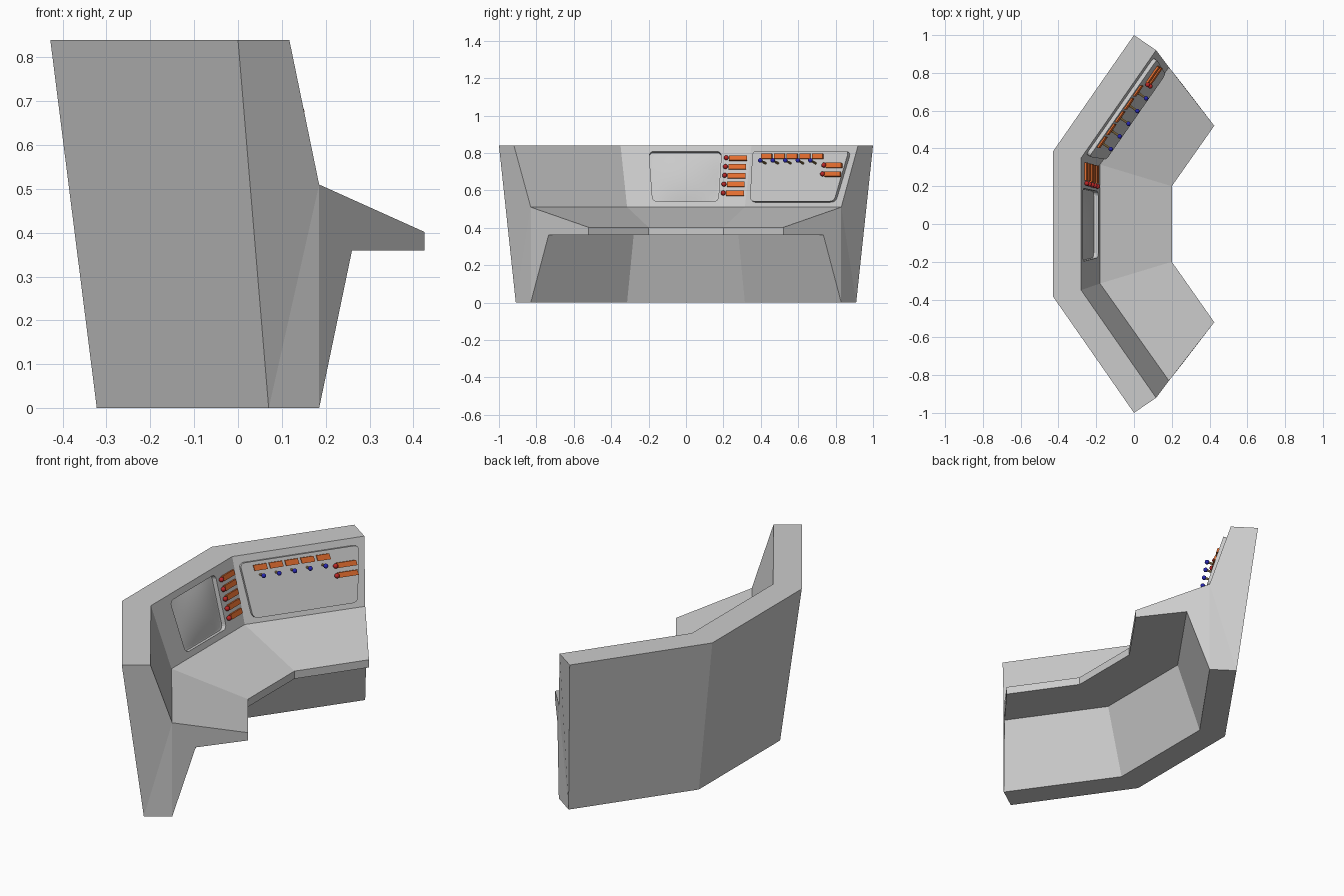
import bpy, bmesh
from mathutils import Vector, Matrix

if "Cube" in bpy.data.objects:
    bpy.data.objects.remove(bpy.data.objects["Cube"])


def mat(name, col):
    m = bpy.data.materials.new(name)
    m.diffuse_color = (*col, 1)
    m.use_nodes = True
    m.node_tree.nodes["Principled BSDF"].inputs["Base Color"].default_value = m.diffuse_color
    return m


ORANGE = mat("orange", (0.8, 0.16, 0.03))
RED = mat("red", (0.5, 0.02, 0.02))
BLUE = mat("blue", (0.02, 0.02, 0.45))
BRASS = mat("brass", (0.5, 0.33, 0.12))


def finish(bm, name, material=None, smooth=False):
    bmesh.ops.recalc_face_normals(bm, faces=bm.faces)
    for f in bm.faces:
        f.smooth = smooth
    me = bpy.data.meshes.new(name)
    bm.to_mesh(me)
    bm.free()
    ob = bpy.data.objects.new(name, me)
    bpy.context.collection.objects.link(ob)
    if material:
        me.materials.append(material)
    return ob


class Panel:
    """Tilted face; points are given by side-view (y, z) and height above the face."""
    def __init__(self, top_a, top_b, low):
        self.o = Vector(top_a)
        u = (Vector(top_b) - self.o).normalized()
        self.n = u.cross(self.o - Vector(low)).normalized()
        if self.n.x < 0:
            self.n.negate()
        self.rot = Matrix((u, self.n.cross(u), self.n)).transposed().to_4x4()

    def at(self, y, z, h=0.0):
        o, n = self.o + self.n * h, self.n
        return Vector((o.x - (n.y * (y - o.y) + n.z * (z - o.z)) / n.x, y, z))


def slab(name, panel, corners, h0, h1, r=0.0, material=None):
    bm = bmesh.new()
    lo = [bm.verts.new(panel.at(*c) + panel.n * h0) for c in corners]
    hi = [bm.verts.new(panel.at(*c) + panel.n * h1) for c in corners]
    bm.faces.new(lo)
    bm.faces.new(hi)
    for i in range(4):
        j = (i + 1) % 4
        bm.faces.new((lo[i], lo[j], hi[j], hi[i]))
    if r:
        edges = [bm.edges.get((lo[i], hi[i])) for i in range(4)]
        bmesh.ops.bevel(bm, geom=edges, offset=r, segments=4, profile=0.5, affect='EDGES')
    return finish(bm, name, material)


def ball(name, loc, r, material):
    bm = bmesh.new()
    bmesh.ops.create_uvsphere(bm, u_segments=16, v_segments=10, radius=r,
                              matrix=Matrix.Translation(loc))
    return finish(bm, name, material, True)


def bar(name, panel, y0, y1, z, height, h):
    a, b = z - height / 2, z + height / 2
    # shift so the raised front lands on the measured position
    d = panel.n * h
    c = [(y - d.y, zz - d.z) for y, zz in ((y0, b), (y1, b), (y1, a), (y0, a))]
    slab(name, panel, c, h - 0.015, h, 0, ORANGE)


# Console body: one cross-section at each end and at each bend (end xy, bend xy, z)
section = [
    ((0.07, 0.91), (-0.322, 0.35), 0.0),
    ((0.0, 1.0), (-0.428, 0.385), 0.84),
    ((0.117, 0.92), (-0.28, 0.35), 0.84),
    ((0.185, 0.83), (-0.18, 0.315), 0.51),
    ((0.425, 0.52), (0.20, 0.20), 0.402),
    ((0.425, 0.52), (0.20, 0.20), 0.36),
    ((0.26, 0.735), (-0.06, 0.28), 0.36),
    ((0.185, 0.83), (-0.18, 0.315), 0.0),
]
bm = bmesh.new()
rings = []
for which, side in ((0, -1), (1, -1), (1, 1), (0, 1)):
    rings.append([bm.verts.new((p[which][0], side * p[which][1], p[2])) for p in section])
for a, b in zip(rings, rings[1:]):
    for i in range(8):
        j = (i + 1) % 8
        bm.faces.new((a[i], a[j], b[j], b[i]))
for r in (rings[0], rings[3]):
    for ids in ((0, 1, 2, 3), (0, 3, 7), (3, 4, 5, 6, 7)):
        bm.faces.new([r[i] for i in ids])
body = finish(bm, "console_body")

centre = Panel((-0.28, -0.35, 0.84), (-0.28, 0.35, 0.84), (-0.18, -0.315, 0.51))
wing = Panel((-0.28, 0.35, 0.84), (0.117, 0.92, 0.84), (-0.18, 0.315, 0.51))

# Recessed, gently bulging screen on the centre panel
quad = [(-0.198, 0.808), (0.19, 0.808), (0.172, 0.54), (-0.178, 0.54)]
cutter = slab("screen_cutter", centre, quad, -0.025, 0.05, 0.025)
cutter.hide_render = True
cutter.hide_viewport = True
mod = body.modifiers.new("screen_recess", 'BOOLEAN')
mod.operation = 'DIFFERENCE'
mod.solver = 'EXACT'
mod.object = cutter

bm = bmesh.new()
N = 12
q = [Vector(c) for c in quad]
grid = []
for j in range(N + 1):
    for i in range(N + 1):
        s, t = 0.02 + 0.96 * i / N, 0.02 + 0.96 * j / N
        p = q[0].lerp(q[1], s).lerp(q[3].lerp(q[2], s), t)
        bulge = 0.018 * (1 - (2 * s - 1) ** 2) * (1 - (2 * t - 1) ** 2)
        grid.append(bm.verts.new(centre.at(*p) + centre.n * (bulge - 0.026)))
for j in range(N):
    for i in range(N):
        k = j * (N + 1) + i
        bm.faces.new((grid[k], grid[k + 1], grid[k + N + 2], grid[k + N + 1]))
finish(bm, "screen", None, True)

# Column of bars with indicator lamps beside the screen
for i in range(5):
    z, dy = 0.774 - 0.047 * i, -0.004 * i
    bar(f"centre_bar_{i}", centre, 0.231 + dy, 0.325 + dy, z, 0.026, 0.012)
    ball(f"centre_lamp_{i}", centre.at(0.215 + dy, z, 0.01), 0.013, RED)

# Raised plate on the wing panel
PLATE = 0.022
slab("control_plate", wing, [(0.368, 0.805), (0.882, 0.805), (0.803, 0.535), (0.353, 0.535)],
     -0.01, PLATE, 0.025)

# Row of bars and levers on the plate
for i in range(5):
    y = 0.402 + 0.068 * i
    bar(f"wing_bar_{i}", wing, y, y + 0.056, 0.783, 0.028, PLATE + 0.008)
    tip = wing.at(0.397 + 0.067 * i, 0.76, 0.074)
    ball(f"lever_knob_{i}", tip, 0.012, BLUE)
    bm = bmesh.new()
    bmesh.ops.create_cone(bm, cap_ends=True, segments=10, radius1=0.006, radius2=0.006, depth=0.06,
                          matrix=Matrix.Translation(tip - wing.n * 0.03) @ wing.rot)
    finish(bm, f"lever_shaft_{i}", BRASS)

# Two bars with lamps at the far end of the plate
for i, (y, z) in enumerate(((0.74, 0.735), (0.733, 0.688))):
    bar(f"end_bar_{i}", wing, y + 0.005, y + 0.09, z, 0.025, PLATE + 0.01)
    ball(f"end_lamp_{i}", wing.at(y - 0.003, z, PLATE + 0.012), 0.013, RED)
